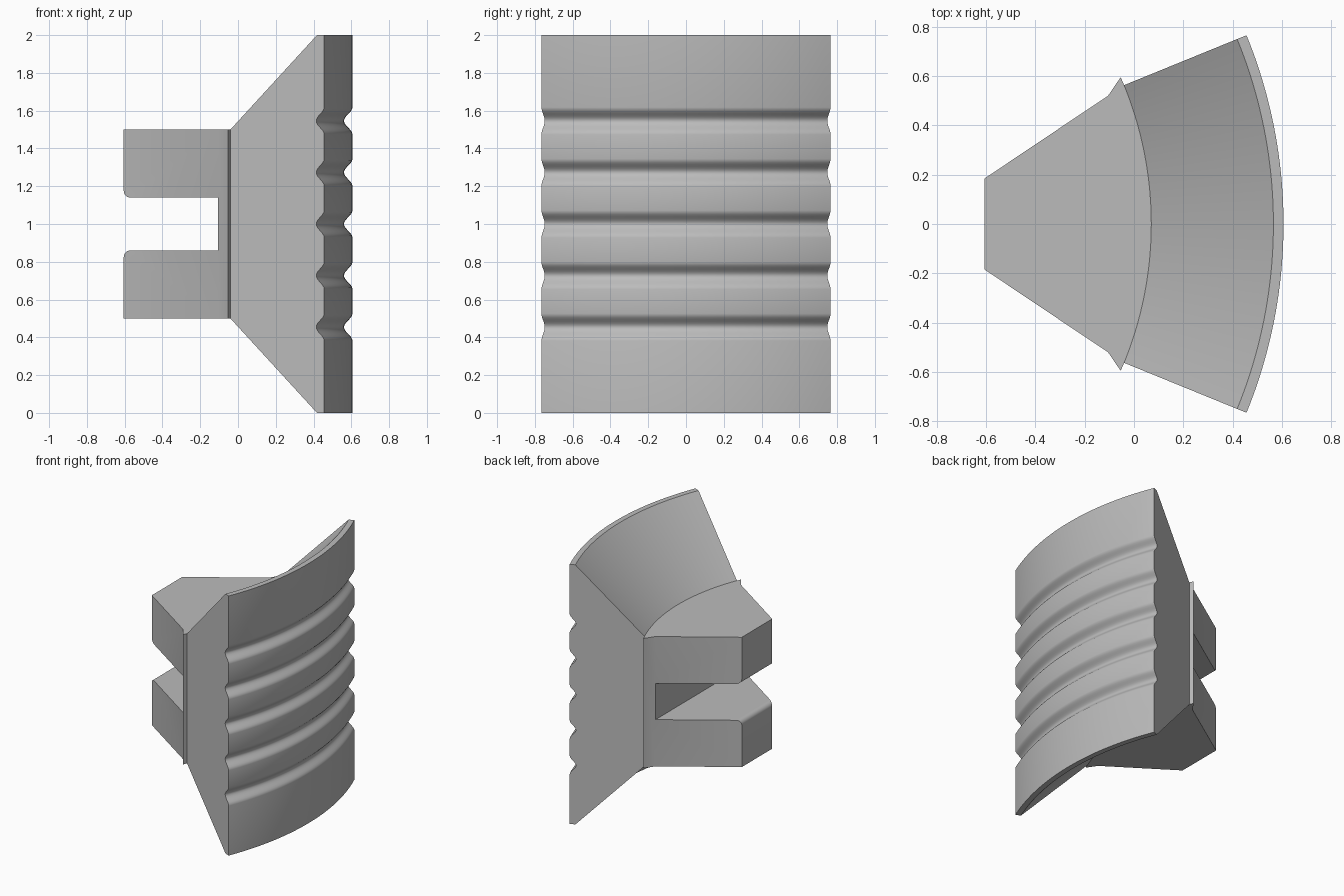
import bpy, bmesh, math
from mathutils import Matrix, Vector

if "Cube" in bpy.data.objects:
    bpy.data.objects.remove(bpy.data.objects["Cube"])

AXIS_X = -1.42          # vertical axis that all arcs turn around
R_IN, R_RIM, R_OUT = 1.49, 1.985, 2.026
HALF = math.asin(0.765 / R_OUT)
SEGS = 48

grey = bpy.data.materials.new("plain_grey")
grey.use_nodes = True
grey.diffuse_color = (0.5, 0.5, 0.5, 1)
grey.node_tree.nodes["Principled BSDF"].inputs["Base Color"].default_value = (0.5, 0.5, 0.5, 1)


def finish(name, bm):
    bmesh.ops.recalc_face_normals(bm, faces=bm.faces)
    mesh = bpy.data.meshes.new(name)
    bm.to_mesh(mesh)
    bm.free()
    mesh.materials.append(grey)
    obj = bpy.data.objects.new(name, mesh)
    bpy.context.collection.objects.link(obj)
    return obj


def prism(name, points, direction):
    """Extrude a closed outline along a direction."""
    bm = bmesh.new()
    face = bm.faces.new([bm.verts.new(p) for p in points])
    top = bmesh.ops.extrude_face_region(bm, geom=[face])["geom"]
    bmesh.ops.translate(bm, vec=direction,
                        verts=[v for v in top if isinstance(v, bmesh.types.BMVert)])
    return finish(name, bm)


def smooth(obj):
    bpy.ops.object.select_all(action="DESELECT")
    obj.select_set(True)
    bpy.context.view_layer.objects.active = obj
    bpy.ops.object.shade_smooth_by_angle(angle=math.radians(30))


# Curved jaw: a flared section with five grooves, swept around the axis
section = [(R_IN, 1.5), (R_IN, 0.5), (R_RIM, 0), (R_OUT, 0)]
STEPS, GROOVE, DEPTH = 14, 0.072, 0.045
for i in range(5):
    middle = 1 + (i - 2) * 0.273
    for k in range(STEPS + 1):
        t = 2 * k / STEPS - 1
        dip = DEPTH * (0.5 + 0.5 * math.cos(math.pi * t))
        section.append((R_OUT - dip, middle + t * GROOVE))
section += [(R_OUT, 2), (R_RIM, 2)]

bm = bmesh.new()
turn = Matrix.Rotation(-HALF, 3, "Z")
profile = bm.faces.new([bm.verts.new(turn @ Vector((r, 0, z))) for r, z in section])
bmesh.ops.spin(bm, geom=[profile], cent=(0, 0, 0), axis=(0, 0, 1),
               angle=2 * HALF, steps=SEGS, use_duplicate=False)
bmesh.ops.translate(bm, verts=bm.verts, vec=(AXIS_X, 0, 0))
# spin leaves the starting cap in place only if it is still there
open_edges = [e for e in bm.edges if e.is_boundary]
if open_edges:
    bmesh.ops.holes_fill(bm, edges=open_edges, sides=0)
smooth(finish("grooved_jaw", bm))

# Tapered mount with a flared lip that follows the back of the jaw
lip = math.asin(0.595 / R_IN)
outline = [(-0.105, 0.52), (-0.605, 0.185), (-0.605, -0.185), (-0.105, -0.52)]
for k in range(SEGS + 1):
    a = lip * (2 * k / SEGS - 1)
    outline.append((AXIS_X + R_IN * math.cos(a), R_IN * math.sin(a)))
mount = prism("forked_mount", [(x, y, 0.5) for x, y in outline], (0, 0, 1))

# Slot cutter with rounded mouth edges
ROUND, MOUTH = 0.035, -0.605
lower = [(-0.105, 0.86)]
for k in range(9):
    a = math.pi / 2 * k / 8
    lower.append((MOUTH + ROUND * (1 - math.sin(a)), 0.86 - ROUND * (1 - math.cos(a))))
lower.append((MOUTH - 0.1, 0.86 - ROUND))
slot = lower + [(x, 2 - z) for x, z in reversed(lower)]
cutter = prism("slot_cutter", [(x, -1, z) for x, z in slot], (0, 2, 0))
cutter.hide_render = True

cut = mount.modifiers.new("slot", "BOOLEAN")
cut.operation = "DIFFERENCE"
cut.solver = "EXACT"
cut.object = cutter
bpy.context.view_layer.objects.active = mount
mount.select_set(True)
bpy.ops.object.modifier_apply(modifier=cut.name)
bpy.data.objects.remove(cutter)
smooth(mount)
